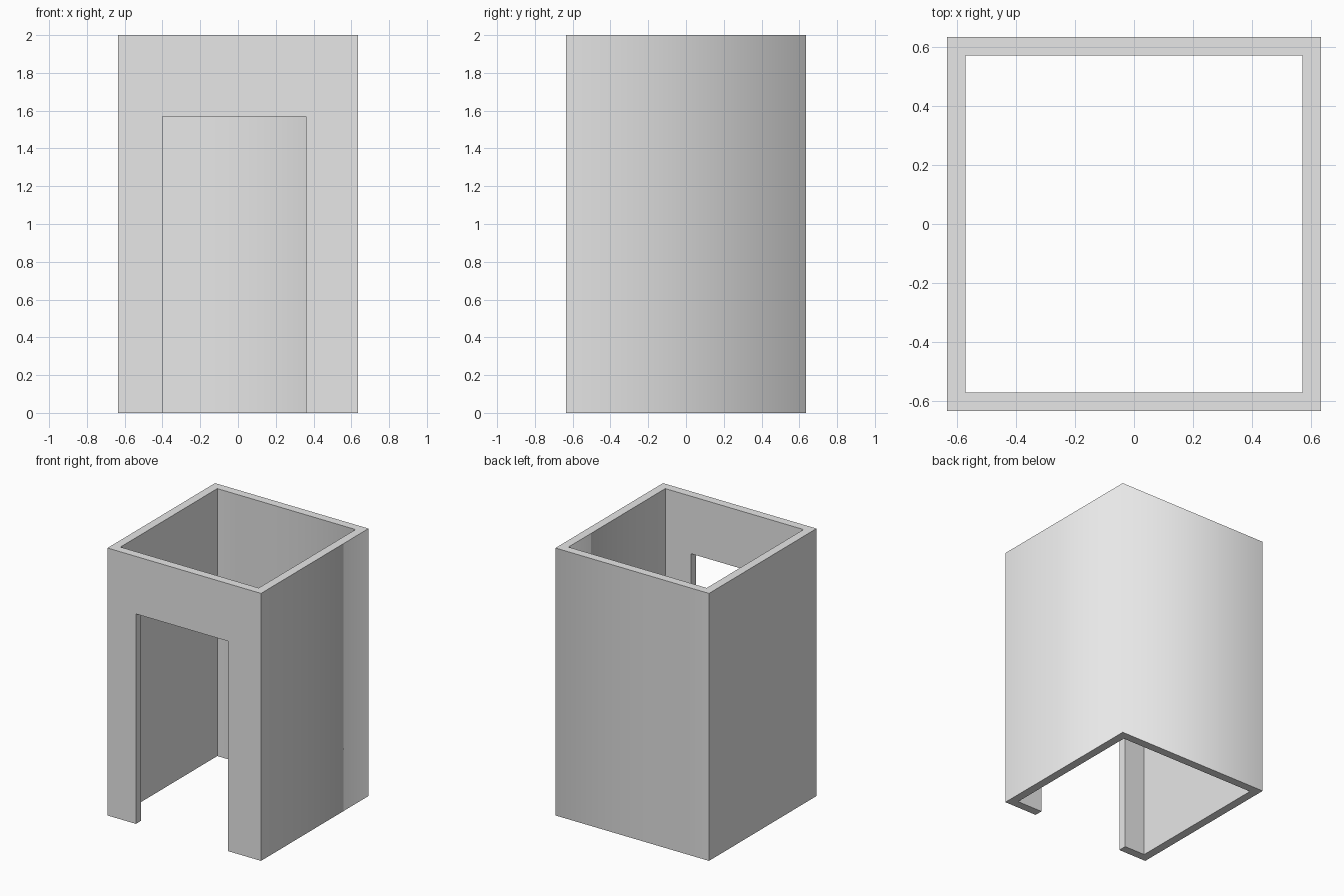
import bpy
import bmesh

old = bpy.data.objects.get("Cube")
if old:
    bpy.data.objects.remove(old, do_unlink=True)

OUTER, WALL, HEIGHT = 0.635, 0.063, 2.0
INNER = OUTER - WALL
DOOR_LEFT, DOOR_RIGHT, DOOR_TOP = -0.40, 0.36, 1.57

# Plain grey
grey = bpy.data.materials.new("light_grey")
grey.use_nodes = True
grey.diffuse_color = (0.8, 0.8, 0.8, 1)
grey.node_tree.nodes["Principled BSDF"].inputs["Base Color"].default_value = (0.8, 0.8, 0.8, 1)


def make_box(name, low, high):
    """Box object between two opposite corners."""
    bm = bmesh.new()
    bmesh.ops.create_cube(bm, size=1)
    for v in bm.verts:
        v.co = [lo + (c + 0.5) * (hi - lo) for c, lo, hi in zip(v.co, low, high)]
    mesh = bpy.data.meshes.new(name)
    bm.to_mesh(mesh)
    bm.free()
    mesh.materials.append(grey)
    obj = bpy.data.objects.new(name, mesh)
    bpy.context.collection.objects.link(obj)
    return obj


def cut(target, cutter):
    """Subtract the cutter from the target and discard it."""
    mod = target.modifiers.new("cut", 'BOOLEAN')
    mod.operation = 'DIFFERENCE'
    mod.solver = 'EXACT'
    mod.object = cutter
    cutter.hide_render = True
    bpy.context.view_layer.objects.active = target
    bpy.ops.object.modifier_apply(modifier=mod.name)
    bpy.data.objects.remove(cutter, do_unlink=True)


# Four walls, open at top and bottom, with a doorway in the front
walls = make_box("walls", (-OUTER, -OUTER, 0), (OUTER, OUTER, HEIGHT))
cut(walls, make_box("room_space", (-INNER, -INNER, -1), (INNER, INNER, HEIGHT + 1)))
cut(walls, make_box("doorway", (DOOR_LEFT, -1, -1), (DOOR_RIGHT, 0, DOOR_TOP)))

# Smooth shading around the rear +x corner only; every other edge is sharp
bm = bmesh.new()
bm.from_mesh(walls.data)
for face in bm.faces:
    face.smooth = True
    face.material_index = 0
for edge in bm.edges:
    a, b = (v.co for v in edge.verts)
    upright = abs(a.z - b.z) > 1
    corner = min(a.x, a.y, b.x, b.y) > 0.5
    edge.smooth = upright and corner
bm.to_mesh(walls.data)
bm.free()
